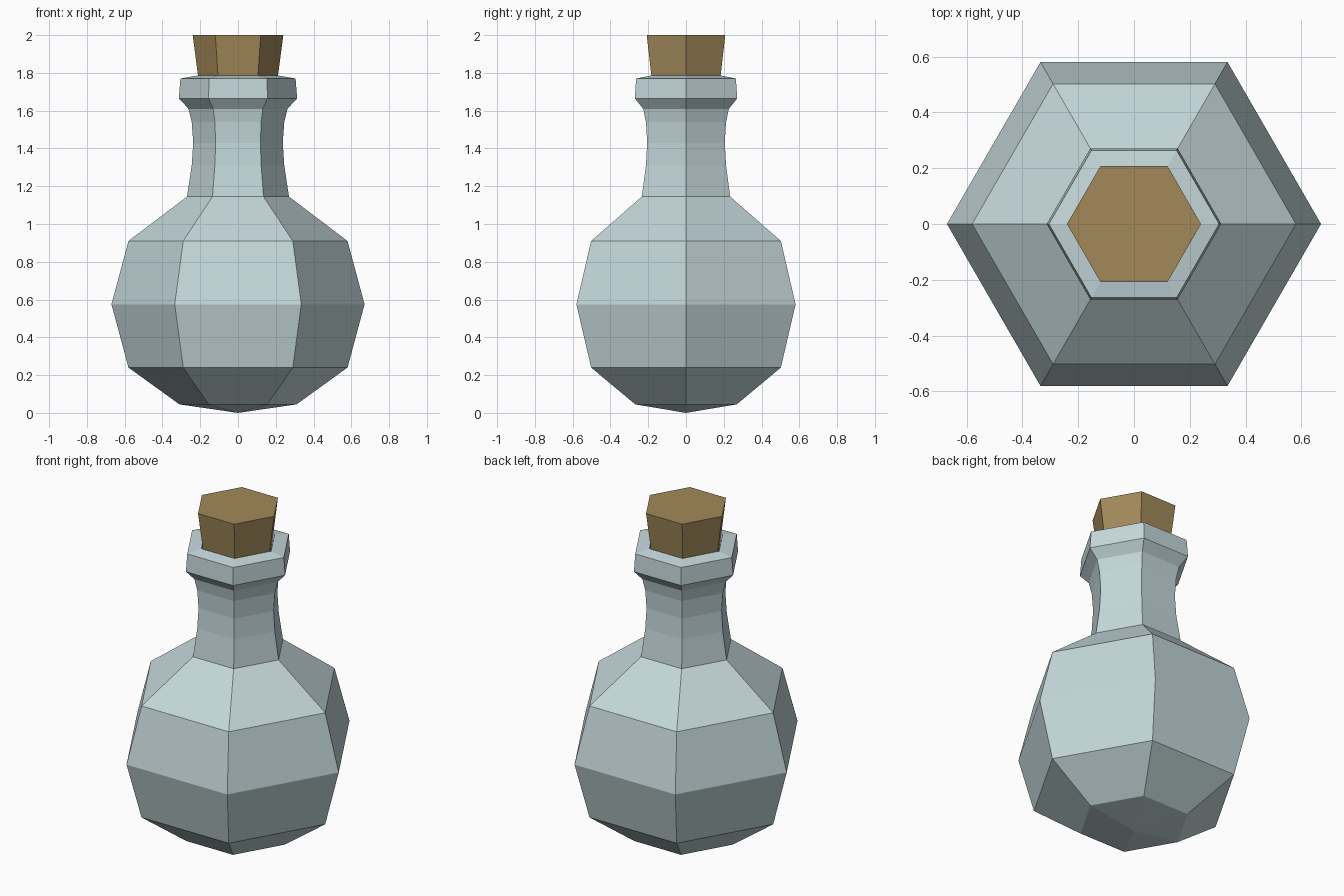
import bpy, bmesh
from math import cos, sin, pi

if "Cube" in bpy.data.objects:
    bpy.data.objects.remove(bpy.data.objects["Cube"])

SIDES = 6


def lathe(name, profile, color):
    """Six-sided flat-shaded lathe of (radius, z) points; radius 0 makes a pole."""
    bm = bmesh.new()
    rings = []
    for r, z in profile:
        if r == 0:
            rings.append([bm.verts.new((0, 0, z))] * SIDES)
        else:
            rings.append([bm.verts.new((r * cos(2 * pi * i / SIDES), r * sin(2 * pi * i / SIDES), z))
                          for i in range(SIDES)])
    for low, high in zip(rings, rings[1:]):
        for i in range(SIDES):
            j = (i + 1) % SIDES
            corners = dict.fromkeys((low[i], low[j], high[j], high[i]))
            bm.faces.new(list(corners))
    # Cap open ends
    for ring, flip in ((rings[0], True), (rings[-1], False)):
        if len(set(ring)) > 1:
            bm.faces.new(ring[::-1] if flip else ring)
    bmesh.ops.recalc_face_normals(bm, faces=bm.faces)
    mesh = bpy.data.meshes.new(name)
    bm.to_mesh(mesh)
    bm.free()
    mat = bpy.data.materials.new(name + "_material")
    mat.diffuse_color = color
    mat.use_nodes = True
    mat.node_tree.nodes["Principled BSDF"].inputs["Base Color"].default_value = mat.diffuse_color
    mesh.materials.append(mat)
    obj = bpy.data.objects.new(name, mesh)
    bpy.context.collection.objects.link(obj)
    return obj


# Glass flask: round belly, waisted neck, flared lip with a shallow mouth
lathe("flask", [
    (0, 0), (0.31, 0.045), (0.58, 0.24), (0.67, 0.575), (0.58, 0.91),
    (0.27, 1.145), (0.245, 1.31), (0.237, 1.43), (0.245, 1.54), (0.262, 1.61),
    (0.313, 1.665), (0.305, 1.77), (0.22, 1.785), (0.2, 1.70),
], (0.55, 0.68, 0.70, 1))

# Tapered cork stopper
lathe("cork", [(0.19, 1.62), (0.24, 2.0)], (0.36, 0.25, 0.10, 1))
